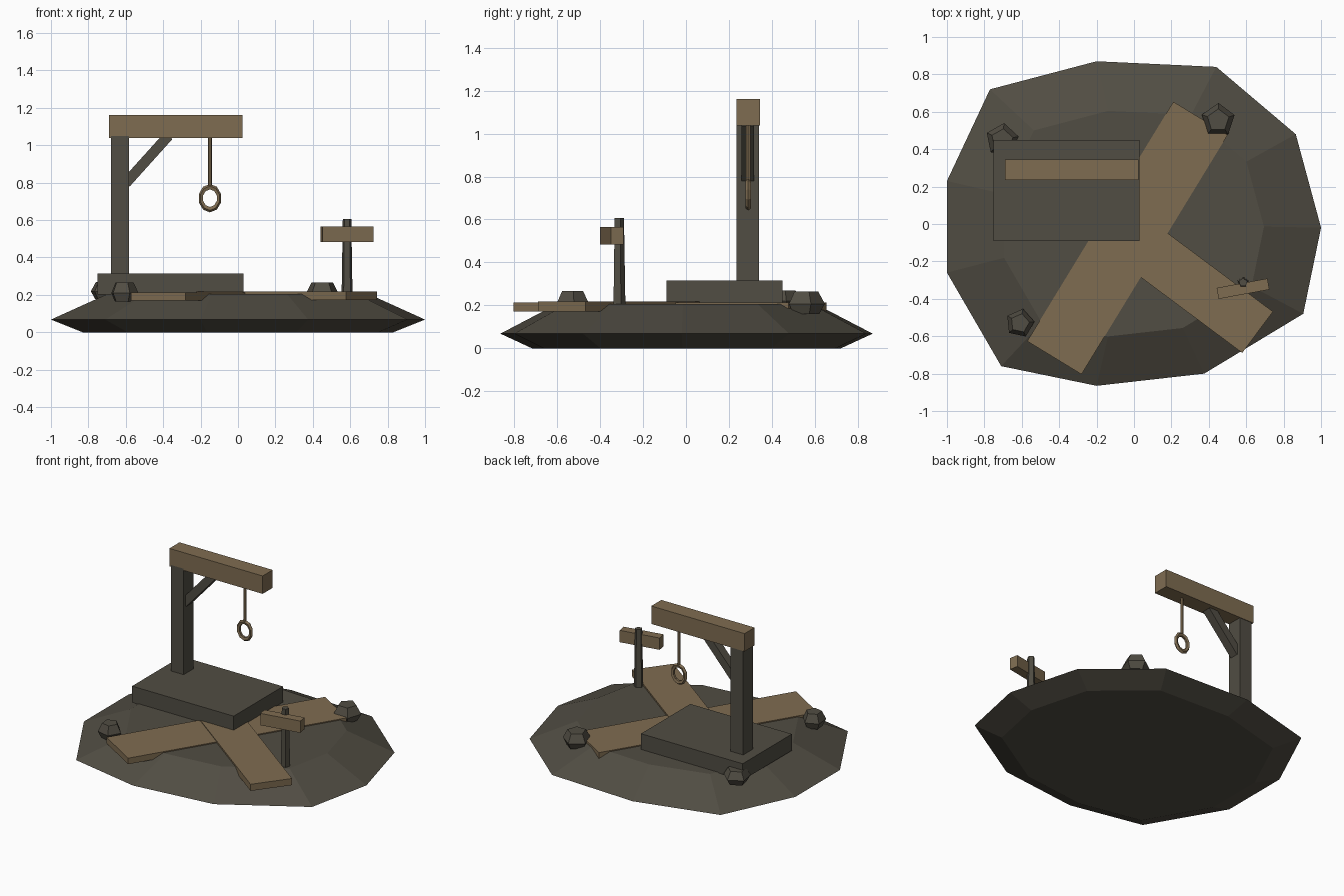
import bpy, bmesh, math
from mathutils import Vector, Matrix

if "Cube" in bpy.data.objects:
    bpy.data.objects.remove(bpy.data.objects["Cube"])


def material(name, rgb):
    m = bpy.data.materials.new(name)
    m.diffuse_color = (*rgb, 1)
    m.use_nodes = True
    m.node_tree.nodes["Principled BSDF"].inputs["Base Color"].default_value = m.diffuse_color
    return m


STONE = material("dark_earth", (0.082, 0.074, 0.056))
WOOD = material("weathered_wood", (0.212, 0.151, 0.083))


def finish(name, bm, mat):
    bmesh.ops.recalc_face_normals(bm, faces=bm.faces)
    me = bpy.data.meshes.new(name)
    bm.to_mesh(me)
    bm.free()
    me.materials.append(mat)
    ob = bpy.data.objects.new(name, me)
    bpy.context.collection.objects.link(ob)
    return ob


def box(name, center, size, mat, rot=None):
    bm = bmesh.new()
    bmesh.ops.create_cube(bm, size=1)
    m = Matrix.Translation(center) @ (rot or Matrix()) @ Matrix.Diagonal((*size, 1))
    bmesh.ops.transform(bm, matrix=m, verts=bm.verts)
    return finish(name, bm, mat)


def stack(name, rings, mat):
    """Closed solid through equal-length rings of points."""
    bm = bmesh.new()
    vs = [[bm.verts.new(p) for p in r] for r in rings]
    n = len(vs[0])
    for a, b in zip(vs, vs[1:]):
        for i in range(n):
            j = (i + 1) % n
            bm.faces.new((a[i], a[j], b[j], b[i]))
    bm.faces.new(vs[0][::-1])
    bm.faces.new(vs[-1])
    return finish(name, bm, mat)


def ngon(c, r, z, n, turn=0):
    return [(c[0] + r * math.cos(turn + i * math.tau / n),
             c[1] + r * math.sin(turn + i * math.tau / n), z) for i in range(n)]


def turned(deg, axis='Z'):
    return Matrix.Rotation(math.radians(deg), 4, axis)


# Irregular eleven-sided mound
outline = [(1, -.02), (.865, .48), (.44, .84), (-.2, .87), (-.77, .72), (-1, .23),
           (-1, -.26), (-.71, -.76), (-.2, -.865), (.375, -.8), (.905, -.48)]
stack("mound", [[(x * s, y * s, z) for x, y in outline]
                for s, z in ((.83, 0), (1, .068), (.695, .206))], STONE)

# Crossing plank paths
box("long_path", (-.035, -.075, .192), (1.5, .34, .042), WOOD, turned(58.6))
box("side_path", (.26, -.28, .195), (1.0, .275, .046), WOOD, turned(-36.7))

# Gallows: plinth, post, beam, brace
box("plinth", (-.36, .18, .258), (.78, .54, .114), STONE)
box("gallows_post", (-.63, .288, .68), (.096, .106, .74), STONE)
box("gallows_beam", (-.333, .29, 1.1), (.716, .11, .124), WOOD)
box("gallows_brace", (-.485, .288, .925), (.34, .06, .055), STONE, turned(-48, 'Y'))

# Rope and loop
stack("rope", [ngon((-.15, .29), .011, z, 6) for z in (.78, 1.05)], WOOD)
bm = bmesh.new()
N, M = 10, 5
grid = []
for i in range(N):
    a = math.tau * (i + .5) / N
    row = []
    for j in range(M):
        b = math.tau * j / M
        r = .049 + .013 * math.cos(b)
        row.append(bm.verts.new((-.15 + r * math.cos(a), .29 + .013 * math.sin(b),
                                 .717 + 1.22 * r * math.sin(a))))
    grid.append(row)
for i in range(N):
    for j in range(M):
        k, l = (i + 1) % N, (j + 1) % M
        bm.faces.new((grid[i][j], grid[k][j], grid[k][l], grid[i][l]))
finish("rope_loop", bm, WOOD)

# Signpost
stack("sign_post", [ngon((.583, -.313), r, z, 5, math.pi / 2)
                    for r, z in ((.031, .18), (.024, .606))], STONE)
box("sign_board", (.583, -.346, .525), (.276, .06, .082), WOOD, turned(10.5))

# Five-sided rocks
for i, (x, y, r, z, h, t) in enumerate([(-.705, .45, .09, .178, .092, .2),
                                        (.45, .555, .092, .16, .105, .3),
                                        (-.61, -.53, .078, .165, .102, .1)]):
    stack(f"rock_{i + 1}", [ngon((x, y), r * s, z + h * f, 5, t)
                            for s, f in ((.72, 0), (1, .45), (.66, 1))], STONE)
